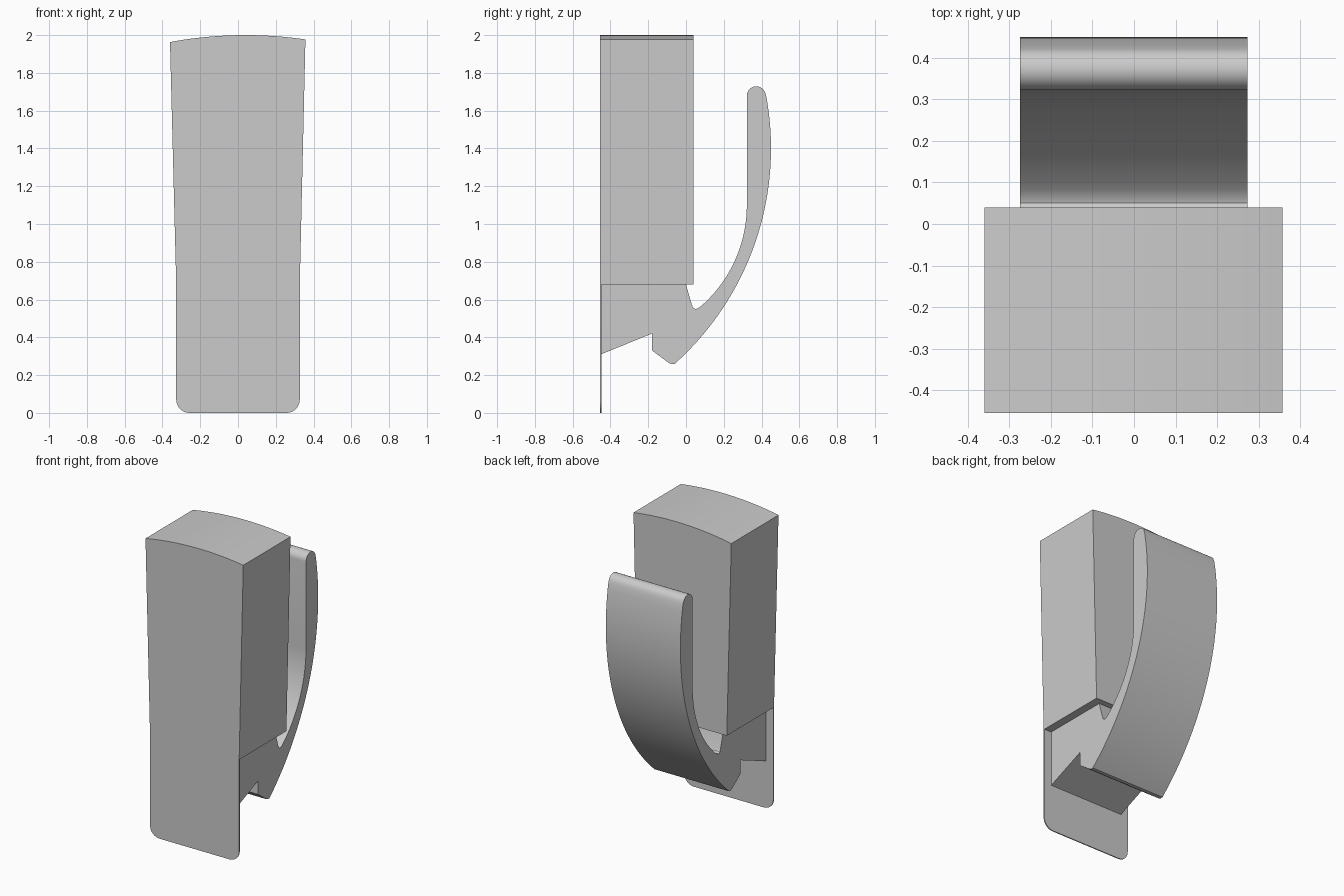
import bpy, bmesh
from math import sin, cos, atan2, radians, pi
from mathutils import Vector

cube = bpy.data.objects.get("Cube")
if cube:
    bpy.data.objects.remove(cube)

grey = bpy.data.materials.new("plain grey")
grey.use_nodes = True
colour = (0.6, 0.6, 0.6, 1)
grey.diffuse_color = colour
grey.node_tree.nodes["Principled BSDF"].inputs["Base Color"].default_value = colour


def arc(cx, cy, r, a0, a1, n):
    """Points on a circle from angle a0 to a1."""
    return [(cx + r * cos(a0 + (a1 - a0) * i / n),
             cy + r * sin(a0 + (a1 - a0) * i / n)) for i in range(n + 1)]


def extrude(name, points, offset):
    """Closed prism from a planar outline."""
    bm = bmesh.new()
    face = bm.faces.new([bm.verts.new(p) for p in points])
    top = bmesh.ops.extrude_face_region(bm, geom=[face])["geom"]
    bmesh.ops.translate(bm, vec=Vector(offset),
                        verts=[v for v in top if isinstance(v, bmesh.types.BMVert)])
    bmesh.ops.recalc_face_normals(bm, faces=bm.faces)
    mesh = bpy.data.meshes.new(name)
    bm.to_mesh(mesh)
    bm.free()
    mesh.materials.append(grey)
    obj = bpy.data.objects.new(name, mesh)
    bpy.context.collection.objects.link(obj)
    bpy.ops.object.select_all(action="DESELECT")
    obj.select_set(True)
    bpy.context.view_layer.objects.active = obj
    bpy.ops.object.shade_smooth_by_angle(angle=radians(30))
    return obj


FRONT, BACK, STEP = -0.455, 0.04, 0.68
# Gently domed top edge, running from right to left
top_r = 2.2
dome = arc(0.04, 2 - top_r, top_r, atan2(2.178, 0.315), atan2(2.164, -0.4), 20)
dome[0], dome[-1] = (0.357, 1.977), (-0.36, 1.963)

# Deep upper block
block = [(-0.327, STEP), (0.327, STEP)] + dome
extrude("upper_block", [(x, FRONT, z) for x, z in block], (0, BACK - FRONT, 0))

# Thin lower face plate with rounded bottom corners
plate = [(0.327, STEP), (-0.327, STEP)]
plate += arc(-0.257, 0.07, 0.07, pi, 1.5 * pi, 8)
plate += arc(0.257, 0.07, 0.07, 1.5 * pi, 2 * pi, 8)
extrude("lower_face_plate", [(x, FRONT, z) for x, z in plate], (0, 0.007, 0))

# Bracket and spring clip: one side profile
R, r = 1.53, 0.712
clip = [(-0.45, STEP), (-0.45, 0.31), (-0.18, 0.42), (-0.18, 0.33),
        (-0.09, 0.264), (-0.075, 0.258)]
clip += arc(0.45 - R, 1.4, R, atan2(-1.14, R - 0.51), atan2(0.28, R - 0.026), 36)
clip += arc(0.372, 1.679, 0.05, 0.2, pi, 12)
clip += arc(0.322 - r, 1.1, r, 0, atan2(-0.53, 0.47), 24)
clip += [(0.062, 0.553), (0.05, 0.55), (0.038, 0.557), (0.031, 0.572), (0.0, STEP)]
extrude("spring_clip", [(-0.274, y, z) for y, z in clip], (0.547, 0, 0))
